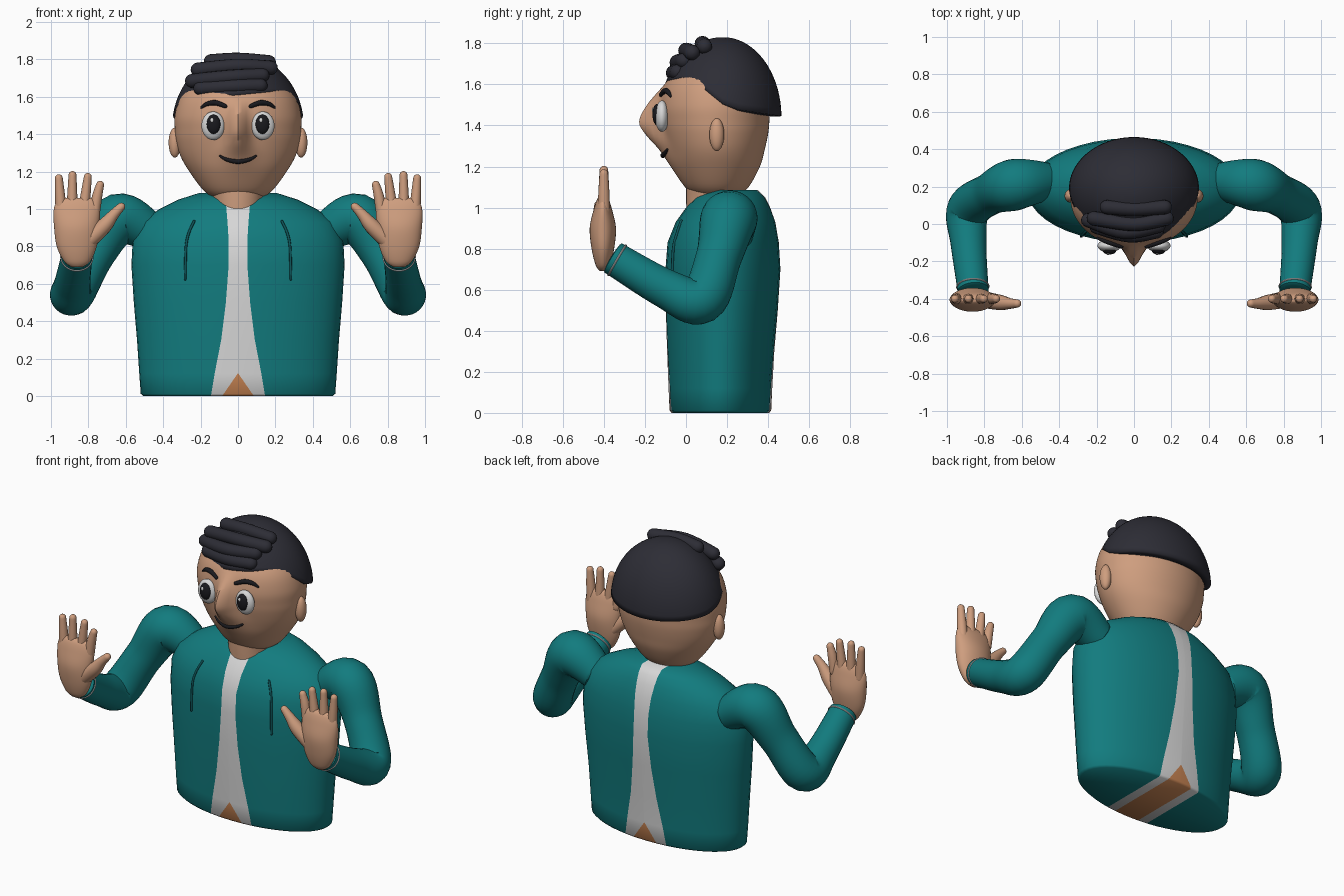
import bpy, bmesh, math
from mathutils import Vector

cube = bpy.data.objects.get("Cube")
if cube:
    bpy.data.objects.remove(cube)


def material(name, r, g, b):
    m = bpy.data.materials.new(name)
    m.use_nodes = True
    m.diffuse_color = (r, g, b, 1)
    m.node_tree.nodes["Principled BSDF"].inputs["Base Color"].default_value = (r, g, b, 1)
    return m


TEAL = material("teal cloth", .006, .2, .21)
CORD = material("dark teal cord", .004, .09, .1)
WHITE = material("white cloth", .68, .68, .68)
ORANGE = material("orange", .6, .24, .09)
SKIN = material("skin", .62, .34, .21)
DARK = material("dark hair", .026, .026, .036)
BLACK = material("black", .01, .01, .013)


def spline(rows, n):
    """Catmull-Rom through rows of any width, n steps per span."""
    out = []
    last = len(rows) - 1
    for i in range(last):
        a, b, c, d = rows[max(i - 1, 0)], rows[i], rows[i + 1], rows[min(i + 2, last)]
        for k in range(n):
            t = k / n
            out.append([q + .5 * t * (r - p + t * (2*p - 5*q + 4*r - s + t * (3*(q - r) + s - p)))
                        for p, q, r, s in zip(a, b, c, d)])
    return out + [list(rows[last])]


def lookup(rows, z):
    """Linear interpolation of table rows keyed on their first entry."""
    if z <= rows[0][0]:
        return rows[0][1:]
    for a, b in zip(rows, rows[1:]):
        if z <= b[0]:
            t = (z - a[0]) / (b[0] - a[0])
            return [p + t * (q - p) for p, q in zip(a[1:], b[1:])]
    return rows[-1][1:]


def finish(name, bm, *mats):
    bmesh.ops.recalc_face_normals(bm, faces=bm.faces)
    me = bpy.data.meshes.new(name)
    bm.to_mesh(me)
    bm.free()
    for m in mats:
        me.materials.append(m)
    ob = bpy.data.objects.new(name, me)
    bpy.context.collection.objects.link(ob)
    bpy.ops.object.select_all(action='DESELECT')
    bpy.context.view_layer.objects.active = ob
    ob.select_set(True)
    bpy.ops.object.shade_smooth_by_angle(angle=math.radians(50))
    return ob


def skin_rings(bm, rings, caps=True):
    vs = [[bm.verts.new(p) for p in ring] for ring in rings]
    for a, b in zip(vs, vs[1:]):
        for i in range(len(a)):
            j = (i + 1) % len(a)
            bm.faces.new((a[i], a[j], b[j], b[i]))
    if caps:
        bm.faces.new(vs[0])
        bm.faces.new(vs[-1])
    return vs


def loft(name, rows, mat, n=32):
    """Rows of z, centre x, centre y, radius x, radius y."""
    bm = bmesh.new()
    turn = [math.tau * i / n for i in range(n)]
    skin_rings(bm, [[(cx + rx * math.cos(a), cy + ry * math.sin(a), z) for a in turn]
                    for z, cx, cy, rx, ry in spline(rows, 5)])
    return finish(name, bm, mat)


def tube(name, rows, mat, n=16, steps=6, cap=1.0):
    """Rounded sweep along rows of x, y, z, radius."""
    pts = [(Vector(r[:3]), r[3]) for r in spline(rows, steps)]
    d0 = (pts[0][0] - pts[1][0]).normalized()
    d1 = (pts[-1][0] - pts[-2][0]).normalized()
    ends = [math.radians(a) for a in (85, 65, 45, 22)]
    head = [(pts[0][0] + d0 * pts[0][1] * math.sin(a) * cap, pts[0][1] * math.cos(a)) for a in ends]
    tail = [(pts[-1][0] + d1 * pts[-1][1] * math.sin(a) * cap, pts[-1][1] * math.cos(a)) for a in reversed(ends)]
    pts = head + pts + tail
    side = d0.orthogonal().normalized()
    old, rings = -d0, []
    for i, (p, r) in enumerate(pts):
        d = (pts[min(i + 1, len(pts) - 1)][0] - pts[max(i - 1, 0)][0]).normalized()
        side = old.rotation_difference(d) @ side
        up, old = d.cross(side), d
        rings.append([p + r * (side * math.cos(math.tau * k / n) + up * math.sin(math.tau * k / n))
                      for k in range(n)])
    bm = bmesh.new()
    skin_rings(bm, rings)
    return finish(name, bm, mat)


def ball(name, loc, size, mat):
    bm = bmesh.new()
    bmesh.ops.create_uvsphere(bm, u_segments=32, v_segments=20, radius=1)
    for v in bm.verts:
        v.co = Vector(c + s * p for c, s, p in zip(loc, size, v.co))
    return finish(name, bm, mat)


# Torso: z, half width, front y, back y, half width of the white panel
TORSO = [(0, .505, -.07, .405, .145), (.012, .52, -.08, .415, .143), (.12, .528, -.085, .42, .125),
         (.3, .54, -.092, .43, .09), (.5, .557, -.098, .447, .065), (.7, .57, -.1, .46, .05),
         (.83, .563, -.09, .452, .05), (.93, .52, -.05, .435, .056), (1.0, .42, 0, .41, .062),
         (1.05, .32, .045, .385, .066), (1.085, .21, .12, .35, .07)]
PEAK = .12


def torso_ring(z, rx, yf, yb, w):
    o = max(.002, .085 * (1 - z / PEAK))
    start = math.asin(w / rx)
    outer = [rx * math.sin(start + (math.pi / 2 - start) * k / 10) for k in range(1, 11)]
    half = [o, w] + outer
    xs = [-x for x in reversed(half)] + [0] + half
    cy, ry = (yf + yb) / 2, (yb - yf) / 2
    dip = [ry * math.sqrt(max(0, 1 - (x / rx) ** 2)) for x in xs]
    front = [(x, cy - d, z) for x, d in zip(xs, dip)]
    back = [(x, cy + d, z) for x, d in zip(xs, dip)]
    return front + back[-2:0:-1]


bm = bmesh.new()
vs = skin_rings(bm, [torso_ring(*r) for r in TORSO], caps=False)
for ring in (vs[0], vs[-1]):
    n = len(ring)
    for i in range(n // 2):
        quad = [ring[i], ring[i + 1], ring[-i - 1], ring[-i]]
        bm.faces.new(list(dict.fromkeys(quad)))
for f in bm.faces:
    c = f.calc_center_median()
    w = lookup(TORSO, c.z)[3]
    ax = abs(c.x)
    inner = ax < .085 * (1 - c.z / PEAK) and c.z < PEAK
    f.material_index = 2 if inner else 1 if ax < w else 0
finish("jacket_torso", bm, TEAL, WHITE, ORANGE)

# Neck and head, with the nose drawn out of the face
loft("neck", [(.93, 0, .14, .135, .135), (1.05, 0, .14, .135, .14), (1.15, 0, .15, .16, .15)], SKIN)
# z, half width, centre y, half depth, nose height, nose spread
HEAD = spline([(1.055, .12, .15, .1, 0, .1), (1.1, .185, .15, .155, 0, .1), (1.2, .26, .15, .21, .015, .1),
               (1.28, .306, .148, .235, .042, .085), (1.36, .33, .145, .255, .09, .058),
               (1.42, .337, .142, .264, .106, .048), (1.5, .338, .14, .268, .062, .042),
               (1.6, .31, .14, .245, 0, .04), (1.68, .25, .15, .19, 0, .04), (1.76, .12, .17, .09, 0, .04)], 5)


def face_y(x, z):
    rx, cy, ry, nose, spread = lookup(HEAD, z)
    return cy - ry * math.sqrt(max(0, 1 - (x / rx) ** 2)) - nose * math.exp(-(x / spread) ** 2)


bm = bmesh.new()
rings = []
for z, rx, cy, ry, nose, spread in HEAD:
    ring = []
    for i in range(96):
        a = math.tau * i / 96
        x, y = rx * math.cos(a), cy + ry * math.sin(a)
        ring.append((x, face_y(x, z) if math.sin(a) < 0 else y, z))
    rings.append(ring)
skin_rings(bm, rings)
finish("head", bm, SKIN)

# Hair cap: lower edge height by direction, from back to front
EDGE = [(-1, 1.445), (-.3, 1.475), (0, 1.505), (.3, 1.565), (.6, 1.61), (1, 1.61)]
bm = bmesh.new()
rings = []
for k in range(1, 19):
    ring = []
    for i in range(64):
        a = math.tau * i / 64
        c, s = math.cos(a), math.sin(a)
        edge = lookup(EDGE, c)[0] + .03 * s * max(c, 0)
        low = math.acos((edge - 1.44) / .39)
        t = low * k / 18
        r = math.sin(t)
        ring.append((.352 * r * s, .18 - (.31 if c > 0 else .285) * r * c, 1.44 + .39 * math.cos(t)))
    rings.append(ring)
vs = skin_rings(bm, rings, caps=False)
bm.faces.new(vs[0])
hair = finish("hair_cap", bm, DARK)
shell = hair.modifiers.new("thickness", 'SOLIDIFY')
shell.thickness, shell.offset = .045, -1

# Swept locks over the forehead
LOCKS = [[(-.145, .09, 1.79), (0, .08, 1.798), (.165, .09, 1.785)],
         [(-.215, .03, 1.745), (0, .0, 1.765), (.175, .03, 1.755)],
         [(-.245, .02, 1.685), (-.05, -.042, 1.705), (.13, -.01, 1.715)],
         [(-.2, -.015, 1.645), (-.03, -.06, 1.655), (.12, -.04, 1.66)]]
for i, lock in enumerate(LOCKS):
    tube(f"hair_lock_{i + 1}", [p + (.038,) for p in lock], DARK)

# Mouth
tube("mouth", [(x, face_y(x, z) - .002, z, r) for x, z, r in
               ((-.095, 1.283, .006), (-.06, 1.265, .01), (0, 1.254, .013),
                (.06, 1.265, .01), (.095, 1.283, .006))], BLACK, n=10)

for s, label in ((1, "left"), (-1, "right")):
    # Face features
    ball(label + "_ear", (s * .338, .15, 1.355), (.033, .036, .08), SKIN)
    ball(label + "_eye", (s * .133, -.117, 1.445), (.062, .034, .076), WHITE)
    ball(label + "_pupil", (s * .131, -.141, 1.453), (.037, .022, .052), BLACK)
    ball(label + "_eye_glint", (s * .131 - .008, -.16, 1.475), (.009, .006, .012), WHITE)
    tube(label + "_eyebrow", [(s * x, face_y(x, z) - .004, z, r) for x, z, r in
                              ((.068, 1.55, .011), (.12, 1.568, .014), (.165, 1.562, .012),
                               (.195, 1.543, .006))], BLACK, n=10)
    # Sleeve and cuff line
    tube(label + "_sleeve", [(s * x, y, z, r) for x, y, z, r in
                             ((.46, .23, .87, .1), (.64, .21, .945, .138), (.77, .16, .76, .112),
                              (.885, .075, .55, .116), (.885, -.1, .605, .096),
                              (.86, -.355, .755, .083))], TEAL, n=28, steps=8, cap=.1)
    bpy.ops.mesh.primitive_torus_add(major_radius=.084, minor_radius=.005, major_segments=40,
                                     minor_segments=8, location=(s * .862, -.335, .743))
    cuff = bpy.context.object
    cuff.name = label + "_cuff_line"
    cuff.rotation_euler = Vector((-s * .03, -.86, .5)).to_track_quat('Z', 'Y').to_euler()
    cuff.data.materials.append(WHITE)
    bpy.ops.object.shade_smooth_by_angle()
    # Hand
    loft(label + "_palm", [(z, s * x, -.405, rx, ry) for z, x, rx, ry in
                           ((.69, .86, .03, .015), (.72, .86, .07, .035), (.8, .862, .107, .055),
                            (.9, .863, .12, .064), (.99, .862, .124, .045), (1.04, .86, .108, .028),
                            (1.06, .858, .07, .012))], SKIN)
    for i, (root, tip, top) in enumerate(((.768, .737, 1.13), (.828, .803, 1.172),
                                          (.887, .885, 1.182), (.945, .958, 1.165))):
        tube(f"{label}_finger_{i + 1}", [(s * root, -.4, .98, .03), (s * (root + tip) / 2, -.4, 1.07, .027),
                                         (s * tip, -.4, top, .021)], SKIN)
    tube(label + "_thumb", [(s * .8, -.405, .83, .045), (s * .715, -.42, .91, .041),
                            (s * .665, -.425, .97, .029), (s * .625, -.425, 1.012, .022)], SKIN)
    # Drawstring lying on the jacket front
    cord = []
    for x, z in ((.235, .935), (.262, .875), (.277, .81), (.281, .72), (.283, .625)):
        rx, yf, yb, _ = lookup(TORSO, z)
        y = (yf + yb) / 2 - (yb - yf) / 2 * math.sqrt(1 - (x / rx) ** 2)
        cord.append((s * x, y - .004, z, .007))
    tube(label + "_drawstring", cord, CORD, n=8)
